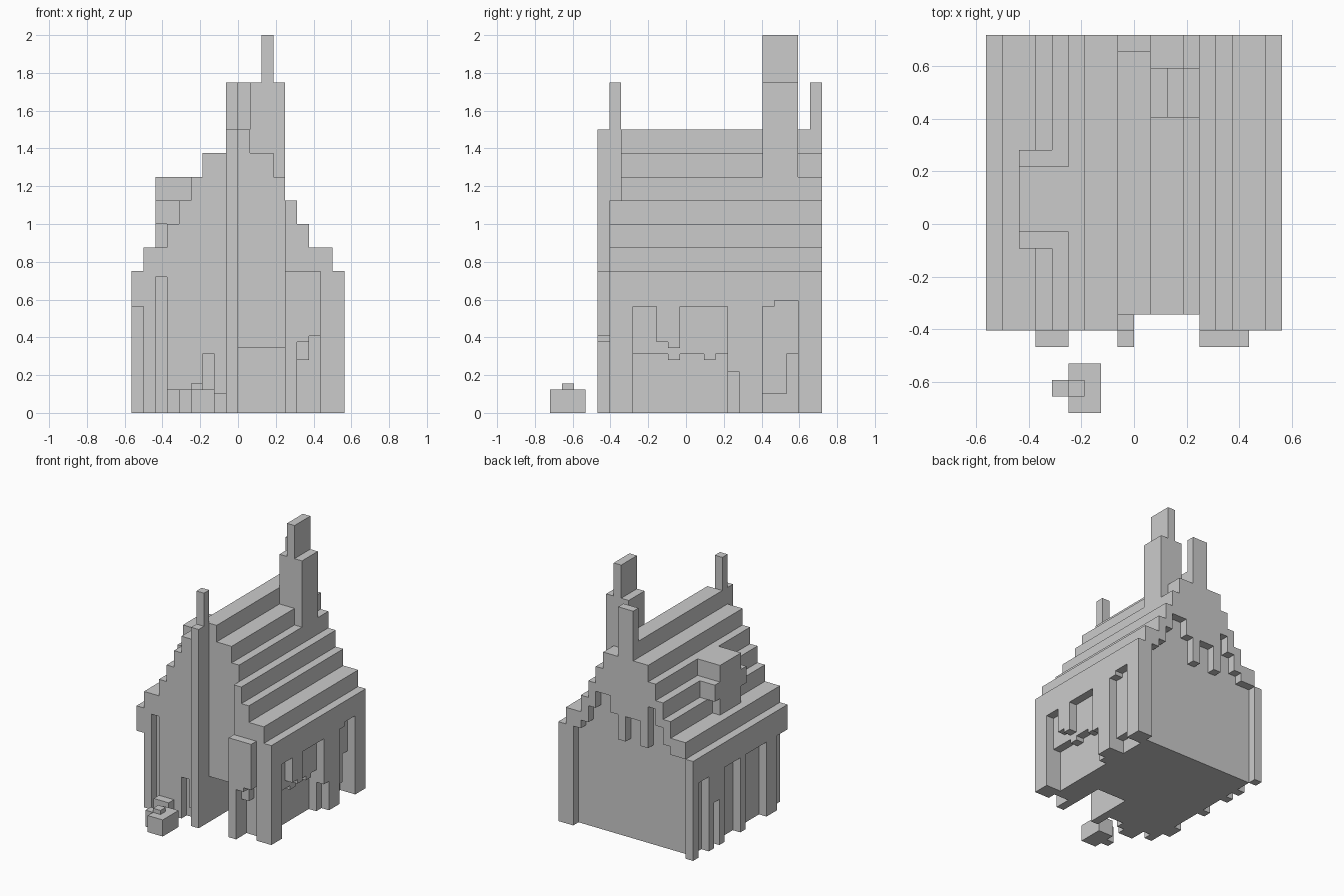
import bpy, bmesh

FRONT, BACK = -0.406, 0.719


def make(name, bm):
    bmesh.ops.recalc_face_normals(bm, faces=bm.faces)
    me = bpy.data.meshes.new(name)
    bm.to_mesh(me)
    bm.free()
    ob = bpy.data.objects.new(name, me)
    bpy.context.collection.objects.link(ob)
    return ob


def boxes(name, specs):
    """One object from boxes (x0, x1, y0, y1, z0, z1)."""
    bm = bmesh.new()
    for x0, x1, y0, y1, z0, z1 in specs:
        vs = bmesh.ops.create_cube(bm, size=1)['verts']
        for v in vs:
            v.co = (x1 if v.co.x > 0 else x0,
                    y1 if v.co.y > 0 else y0,
                    z1 if v.co.z > 0 else z0)
    return make(name, bm)


def carve(target, name, specs):
    for i, s in enumerate(specs):
        cutter = boxes(name, [s])
        cutter.hide_render = True
        mod = target.modifiers.new(name, 'BOOLEAN')
        mod.operation, mod.solver, mod.object = 'DIFFERENCE', 'EXACT', cutter
        bpy.context.view_layer.objects.active = target
        bpy.ops.object.modifier_apply(modifier=mod.name)
        bpy.data.objects.remove(cutter)


# House body: stepped roof profile extruded front to back
steps = [(.5625, .75), (.5, .875), (.375, 1.0), (.3125, 1.125),
         (.25, 1.25), (.1875, 1.375), (.0625, 1.5)]
right, z = [], 0
for w, top in steps:
    right += [(w, z), (w, top)]
    z = top
outline = right + [(-x, h) for x, h in reversed(right)]
bm = bmesh.new()
face = bm.faces.new([bm.verts.new((x, FRONT, h)) for x, h in outline])
ext = bmesh.ops.extrude_face_region(bm, geom=[face])['geom']
bmesh.ops.translate(bm, vec=(0, BACK - FRONT, 0),
                    verts=[g for g in ext if isinstance(g, bmesh.types.BMVert)])
house = make("house_body", bm)

O = 0.9     # cutters reach past the surface
# Doorway slot and recesses in the front wall
carve(house, "front_recess", [
    (0, .25, -O, -.344, -.1, 1.6),
    (0, .25, -O, -.094, -.1, .344),
    (-.4375, -.375, -O, -.344, -.1, .72),
    (-.1875, -.125, -O, -.344, -.1, .3125),
    (-.125, -.0625, -O, -.344, -.1, .1),
    (.3125, .375, -O, -.344, -.1, .281),
    (.375, .4375, -O, -.344, -.1, .406),
])
# Right wall: timber window with a ragged sill, and a rear bay
carve(house, "right_recess", [
    (.5, O, -.281, -.156, .2, .5625),
    (.5, O, -.157, -.094, .2, .375),
    (.5, O, -.095, -.031, .2, .344),
    (.5, O, -.032, .219, .2, .5625),
    (.5, O, -.281, .281, -.1, .219),
    (.4375, O, -.281, .219, -.1, .281),
    (.4375, O, -.281, -.094, -.1, .3125),
    (.4375, O, -.031, .094, -.1, .3125),
    (.4375, O, .156, .219, -.1, .3125),
    (.5, O, .406, .47, -.1, .5625),
    (.5, O, .469, .594, -.1, .594),
    (.4375, O, .406, .594, -.1, .1),
    (.4375, O, .531, .594, -.1, .3125),
])
# Left wall: gaps between the posts under the eaves
carve(house, "left_recess", [
    (-O, -.5, -O, -.281, -.1, .5625),
    (-O, -.5, -.156, .094, -.1, .5625),
    (-O, -.5, .156, .344, -.1, .5625),
    (-O, -.5, .406, .469, -.1, .344),
    (-O, -.5, .531, .656, -.1, .5625),
])
# Back wall, set in under a stepped gable trim with two hanging pegs
carve(house, "back_recess", [
    (-.5, .4375, .656, O, -.1, .75),
    (-.375, .375, .656, O, .7, .8125),
    (-.3125, .3125, .656, O, .8, .9375),
    (-.25, -.1875, .656, O, .9, 1.0625),
    (.125, .25, .656, O, .9, 1.0625),
])
boxes("gable_pegs", [(0, .0625, .656, BACK, .75, .9375),
                     (-.1875, -.125, .656, BACK, .75, .9375)])

# Tall front pole and rear ridge pole
boxes("front_pole", [(-.0625, 0, -.469, FRONT, 0, 1.5),
                     (-.0625, 0, FRONT, -.344, 1.5, 1.75)])
boxes("rear_pole", [(-.0625, .0625, .656, BACK, 1.5, 1.75)])

# Front panel on a single leg
boxes("front_panel", [(.25, .3125, -.469, FRONT, 0, .75),
                      (.3125, .375, -.469, FRONT, .375, .75),
                      (.375, .4375, -.469, FRONT, .406, .75)])

# Chimney
boxes("chimney", [(.0625, .25, .406, .594, 1.2, 1.75),
                  (.125, .1875, .406, .594, 1.75, 2.0)])

# Dormer on the left roof slope
boxes("dormer", [(-.4375, -.25, -.031, .219, 1.125, 1.25),
                 (-.4375, -.3125, -.094, .281, 1.0, 1.125),
                 (-.4375, -.375, -.031, .219, .875, 1.0)])

# Low step by the wall and the small stump out front
boxes("wall_step", [(-.375, -.25, -.469, FRONT, 0, .125)])
boxes("stump", [(-.25, -.125, -.719, -.531, 0, .125),
                (-.3125, -.25, -.656, -.594, 0, .125),
                (-.25, -.1875, -.656, -.594, .125, .156)])
